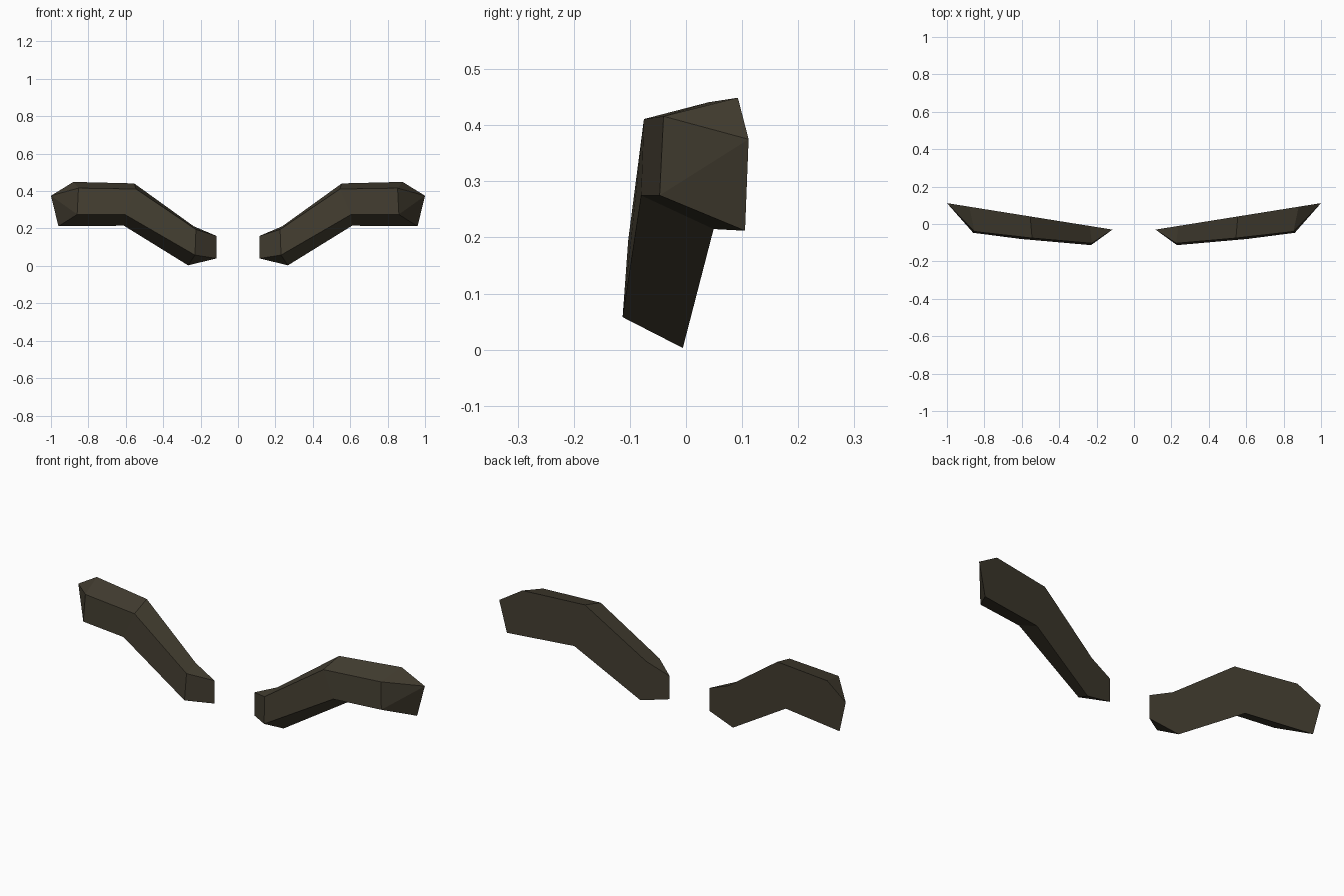
import bpy, bmesh

if "Cube" in bpy.data.objects:
    bpy.data.objects.remove(bpy.data.objects["Cube"])

hair = bpy.data.materials.new("dark olive brown")
hair.diffuse_color = (0.056, 0.047, 0.030, 1)
hair.use_nodes = True
hair.node_tree.nodes["Principled BSDF"].inputs["Base Color"].default_value = hair.diffuse_color

# Raised front face: (x, y, z), from inner bottom round to inner top
FRONT = [(0.23, -0.113, 0.058), (0.605, -0.08, 0.275), (0.86, -0.047, 0.275),
         (0.853, -0.04, 0.416), (0.545, -0.075, 0.411), (0.225, -0.103, 0.195)]
# Back outline (x, z), lying on one slanted upright plane
BACK = [(0.115, 0.04), (0.267, 0.003), (0.61, 0.215), (0.96, 0.212), (1.0, 0.375),
        (0.88, 0.449), (0.555, 0.441), (0.237, 0.212), (0.115, 0.16)]


def back_y(x):
    return -0.03 + 0.16 * (x - 0.115)


def brow(name, side):
    bm = bmesh.new()
    f = [bm.verts.new((side * x, y, z)) for x, y, z in FRONT]
    b = [bm.verts.new((side * x, back_y(x), z)) for x, z in BACK]
    faces = [
        # front face, two panels
        (f[0], f[1], f[4], f[5]), (f[1], f[2], f[3], f[4]),
        # underside
        (f[0], b[0], b[1]), (f[0], b[1], b[2], f[1]), (f[1], b[2], b[3], f[2]),
        # outer end
        (f[2], b[3], b[4]), (f[2], b[4], f[3]), (f[3], b[4], b[5]),
        # top side
        (f[3], b[5], b[6], f[4]), (f[4], b[6], b[7], f[5]), (f[5], b[7], b[8]),
        # inner end
        (f[5], b[8], b[0], f[0]),
        # flat back
        (b[0], b[1], b[7], b[8]), (b[1], b[2], b[6], b[7]), tuple(b[2:7]),
    ]
    for vs in faces:
        bm.faces.new(vs)
    bmesh.ops.recalc_face_normals(bm, faces=bm.faces)
    me = bpy.data.meshes.new(name)
    bm.to_mesh(me)
    bm.free()
    me.materials.append(hair)
    ob = bpy.data.objects.new(name, me)
    bpy.context.collection.objects.link(ob)


# Mirrored pair
brow("right_eyebrow", 1)
brow("left_eyebrow", -1)
